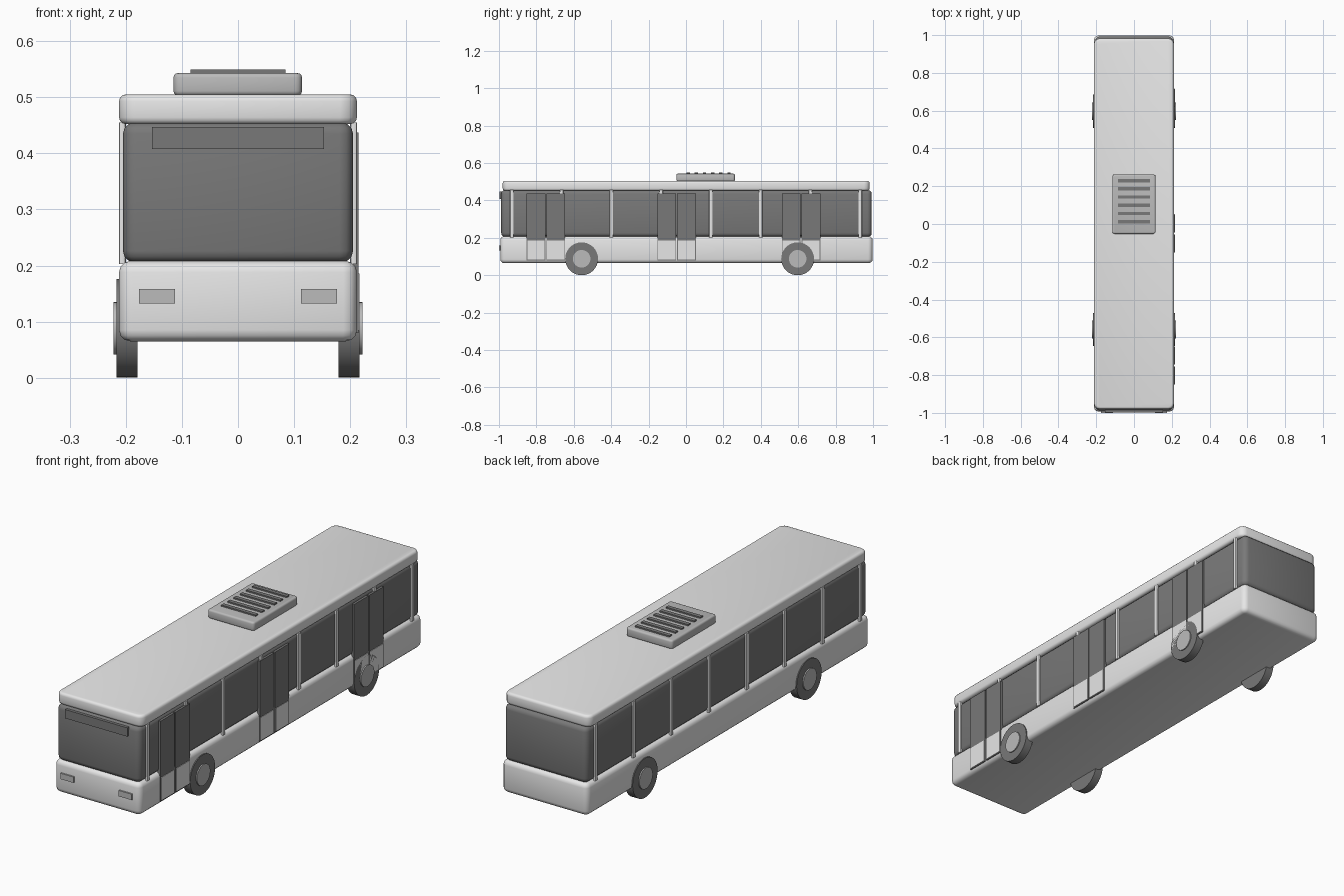
import bpy, bmesh, math
from mathutils import Matrix

if "Cube" in bpy.data.objects:
    bpy.data.objects.remove(bpy.data.objects["Cube"])


def material(name, v):
    m = bpy.data.materials.new(name)
    m.diffuse_color = (v, v, v, 1)
    m.use_nodes = True
    m.node_tree.nodes["Principled BSDF"].inputs["Base Color"].default_value = m.diffuse_color
    return m


LIGHT = material("light_grey_paint", 0.8)
MID = material("mid_grey", 0.5)
DARK = material("dark_grey_glass", 0.19)


def finish(bm, name, mat, smooth=True):
    bmesh.ops.recalc_face_normals(bm, faces=bm.faces)
    me = bpy.data.meshes.new(name)
    bm.to_mesh(me)
    bm.free()
    me.materials.append(mat)
    ob = bpy.data.objects.new(name, me)
    bpy.context.collection.objects.link(ob)
    if smooth:
        bpy.context.view_layer.objects.active = ob
        ob.select_set(True)
        bpy.ops.object.shade_smooth_by_angle(angle=math.radians(40))
        ob.select_set(False)
    return ob


def box(name, x, y, z, mat, bevel=0.0, corner=0.0, segs=3):
    """Box from (min, max) ranges; corner rounds upright edges, bevel the rest."""
    bm = bmesh.new()
    bmesh.ops.create_cube(bm, size=1)
    for v in bm.verts:
        v.co = [(r[0] + r[1]) / 2 + c * (r[1] - r[0]) for r, c in zip((x, y, z), v.co)]
    if corner:
        up = [e for e in bm.edges if abs(e.verts[0].co.z - e.verts[1].co.z) > 1e-5]
        bmesh.ops.bevel(bm, geom=up, offset=corner, segments=segs, profile=0.5, affect='EDGES')
    if bevel:
        rim = [e for e in bm.edges if abs(e.verts[0].co.z - e.verts[1].co.z) < 1e-5]
        bmesh.ops.bevel(bm, geom=rim, offset=bevel, segments=segs, profile=0.5, affect='EDGES')
    return finish(bm, name, mat, bool(bevel or corner))


def disc(name, x, y, z, r, mat):
    """Cylinder along the x axis between x[0] and x[1]."""
    bm = bmesh.new()
    m = Matrix.Translation(((x[0] + x[1]) / 2, y, z)) @ Matrix.Rotation(math.pi / 2, 4, 'Y')
    bmesh.ops.create_cone(bm, cap_ends=True, segments=32, radius1=r, radius2=r,
                          depth=abs(x[1] - x[0]), matrix=m)
    return finish(bm, name, mat)


# Main shell: lower body, window band, roof
box("lower_body", (-0.212, 0.212), (-0.993, 0.998), (0.065, 0.208), LIGHT, 0.02, 0.024)
box("window_band", (-0.205, 0.205), (-0.988, 0.993), (0.206, 0.455), DARK, 0.02, 0.024)
box("roof", (-0.212, 0.212), (-0.98, 0.982), (0.452, 0.505), LIGHT, 0.012, 0.03)

# Roof air unit with slats
box("air_unit", (-0.115, 0.114), (-0.052, 0.262), (0.503, 0.543), MID, 0.008, 0.012)
for i in range(6):
    y = 0.012 + i * 0.0436
    box(f"air_slat_{i + 1}", (-0.085, 0.085), (y - 0.009, y + 0.009), (0.54, 0.549), DARK)

# Front sign and headlights
box("front_sign", (-0.153, 0.153), (-0.998, -0.985), (0.408, 0.447), DARK)
for side, s in (("left", -1), ("right", 1)):
    xs = sorted((s * 0.112, s * 0.176))
    box(f"headlight_{side}", xs, (-1.0, -0.99), (0.132, 0.158), MID)

    # Window pillars
    for i in range(8):
        y = -0.931 + i * 0.266
        xs = sorted((s * 0.2, s * 0.212))
        box(f"pillar_{side}_{i + 1}", xs, (y - 0.009, y + 0.009), (0.203, 0.455),
            LIGHT, 0.0, 0.004, 2)

    # Wheels with hubs
    for end, y in (("front", -0.558), ("rear", 0.597)):
        disc(f"tyre_{end}_{side}", (s * 0.179, s * 0.2165), y, 0.088, 0.088, DARK)
        disc(f"hub_{end}_{side}", (s * 0.21, s * 0.2215), y, 0.088, 0.047, MID)

# Double doors on the right side: dark leaf with light lower panel
for name, y in (("front", -0.749), ("middle", -0.05), ("rear", 0.615)):
    for leaf, c in (("a", y - 0.053), ("b", y + 0.053)):
        box(f"door_{name}_{leaf}", (0.2, 0.2145), (c - 0.05, c + 0.05), (0.08, 0.437), DARK)
        box(f"door_panel_{name}_{leaf}", (0.21, 0.2165), (c - 0.046, c + 0.046),
            (0.084, 0.186), LIGHT)
